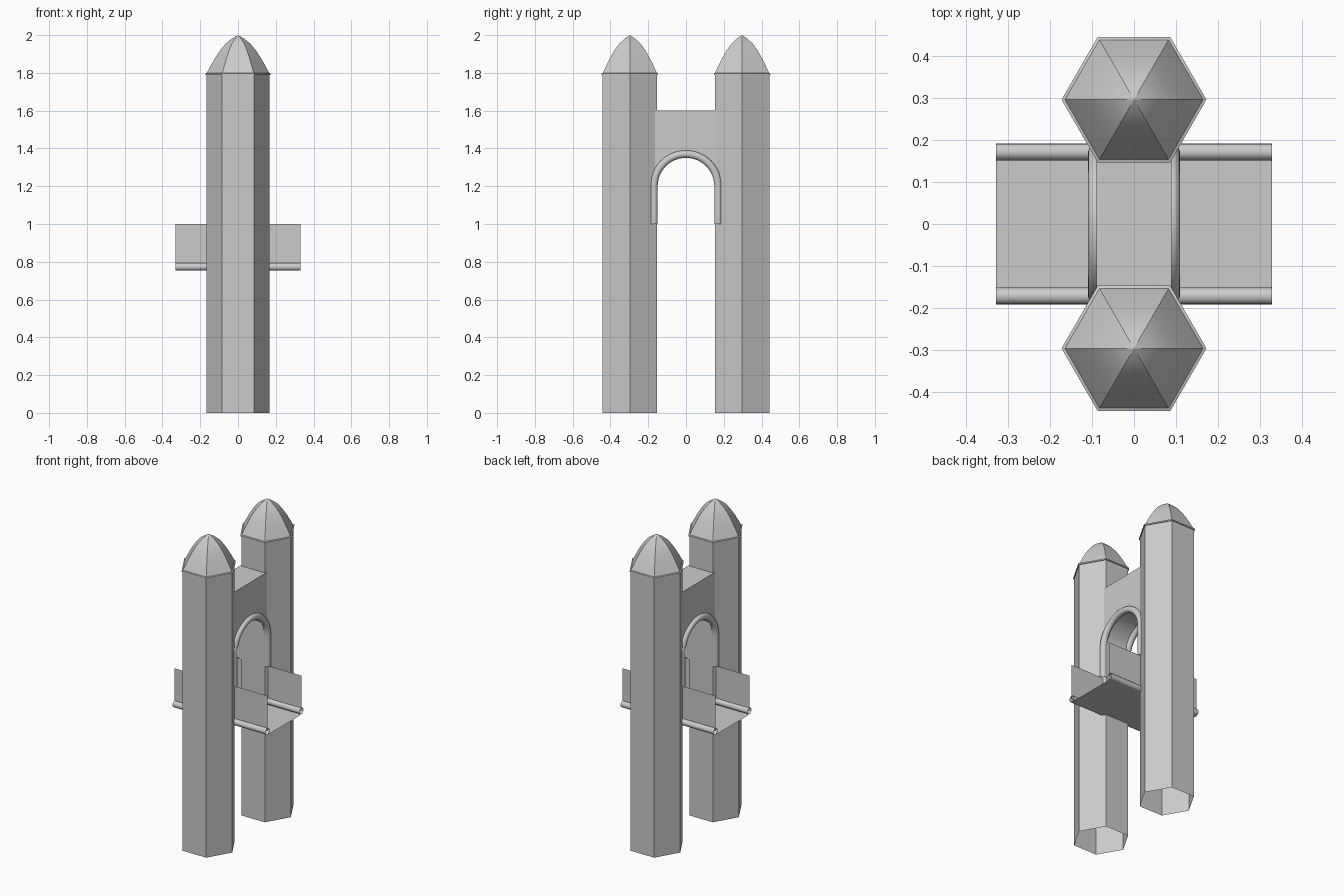
import bpy
import bmesh
from math import sin, cos, pi, radians

cube = bpy.data.objects.get("Cube")
if cube:
    bpy.data.objects.remove(cube)

stone = bpy.data.materials.new("plain grey")
stone.use_nodes = True
GREY = (0.6, 0.6, 0.6, 1)
stone.diffuse_color = GREY
stone.node_tree.nodes["Principled BSDF"].inputs["Base Color"].default_value = GREY


def surface(name, rows, closed=False):
    """Skin neighbouring rows of points; closed joins each row into a ring."""
    bm = bmesh.new()
    grid = [[bm.verts.new(p) for p in row] for row in rows]
    n = len(rows[0])
    for a, b in zip(grid, grid[1:]):
        for i in range(n if closed else n - 1):
            j = (i + 1) % n
            bm.faces.new((a[i], a[j], b[j], b[i]))
    bmesh.ops.remove_doubles(bm, verts=bm.verts, dist=1e-5)
    bmesh.ops.recalc_face_normals(bm, faces=bm.faces)
    return finish(name, bm)


def finish(name, bm):
    mesh = bpy.data.meshes.new(name)
    bm.to_mesh(mesh)
    bm.free()
    mesh.materials.append(stone)
    obj = bpy.data.objects.new(name, mesh)
    bpy.context.collection.objects.link(obj)
    bpy.ops.object.select_all(action='DESELECT')
    obj.select_set(True)
    bpy.context.view_layer.objects.active = obj
    bpy.ops.object.shade_smooth_by_angle(angle=radians(32))
    return obj


def hexagonal(name, profile, y):
    """Six-sided turned shape from (radius, height) pairs."""
    return surface(name, [[(r * cos(k * pi / 3), y + r * sin(k * pi / 3), z)
                           for k in range(6)] for r, z in profile], True)


def arch(radius, foot, steps=24):
    """Path of (y, z, outward angle) up one leg, over the top and down."""
    curve = [(radius * cos(a), SPRING + radius * sin(a), a)
             for a in (pi * k / steps for k in range(steps + 1))]
    return [(radius, foot, 0)] + curve + [(-radius, foot, pi)]


SPRING, ARCH_R, WALL_X, WALL_TOP = 1.2, 0.17, 0.09, 1.6
DECK_X, DECK_Z, RAIL_Y, TUBE_R = 0.33, 0.75, 0.172, 0.02
SIDES = 16

DOME = [(1, 0), (0.87, 0.2), (0.715, 0.42), (0.57, 0.6),
        (0.4, 0.77), (0.21, 0.9), (0, 1)]

# Two hollow towers, each with a thin rim and a pointed dome
for label, y in (("front", -0.297), ("back", 0.297)):
    hexagonal(label + "_tower", [(0.167, 0), (0.167, 1.792)], y)
    hexagonal(label + "_rim", [(0.165, 1.789), (0.173, 1.789),
                               (0.173, 1.797), (0.165, 1.8)], y)
    hexagonal(label + "_dome", [(0.166 * r, 1.798 + 0.202 * t) for r, t in DOME], y)

# Wall joining the towers, with an arched opening
bm = bmesh.new()
opening = [(y, z) for y, z, a in arch(ARCH_R, SPRING)[1:-1]]
sides = []
for x in (-WALL_X, WALL_X):
    low = [bm.verts.new((x, y, z)) for y, z in opening]
    high = [bm.verts.new((x, y, WALL_TOP)) for y, z in opening]
    for i in range(len(low) - 1):
        bm.faces.new((low[i], low[i + 1], high[i + 1], high[i]))
    sides.append((low, high))
for a, b in zip(*sides):
    for i in range(len(a) - 1):
        bm.faces.new((a[i], a[i + 1], b[i + 1], b[i]))
bmesh.ops.recalc_face_normals(bm, faces=bm.faces)
finish("arch_wall", bm)

# Round moulding along the arch on both faces of the wall
for label, x in (("right", -WALL_X), ("left", WALL_X)):
    rings = []
    for y, z, a in arch(ARCH_R, 1.0):
        ring = []
        for k in range(SIDES):
            t = 2 * pi * k / SIDES
            out = TUBE_R * cos(t)
            ring.append((x + TUBE_R * sin(t), y + out * cos(a), z + out * sin(a)))
        rings.append(ring)
    surface(label + "_arch_moulding", rings, True)

# Thin bridge deck
surface("deck", [[(x, -RAIL_Y, DECK_Z), (x, RAIL_Y, DECK_Z)]
                 for x in (-DECK_X, DECK_X)])

# Parapet panel standing on an open tube along each edge of the deck
for label, s in (("front", -1), ("back", 1)):
    centre_z = DECK_Z + TUBE_R + 0.003
    surface(label + "_parapet", [[(x, s * 0.17, centre_z), (x, s * 0.17, 1.0)]
                                 for x in (-DECK_X, DECK_X)])
    surface(label + "_edge_tube",
            [[(x, s * RAIL_Y + TUBE_R * cos(2 * pi * k / SIDES),
               centre_z + TUBE_R * sin(2 * pi * k / SIDES)) for k in range(SIDES)]
             for x in (-DECK_X, DECK_X)], True)
